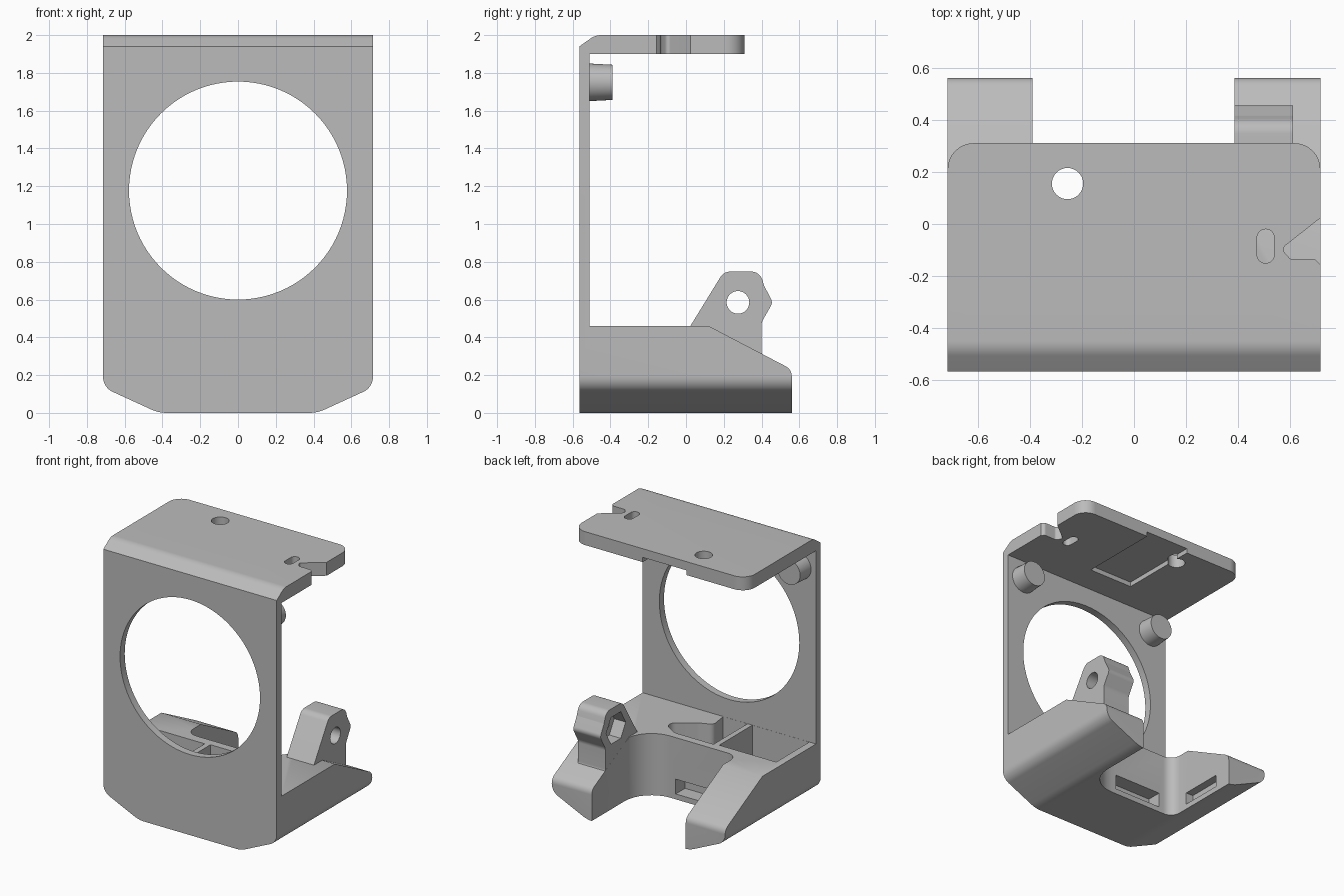
import bpy, bmesh, math
from mathutils import Vector

cube = bpy.data.objects.get("Cube")
if cube:
    bpy.data.objects.remove(cube, do_unlink=True)

grey = bpy.data.materials.new("plain_grey")
grey.use_nodes = True
grey.diffuse_color = (0.5, 0.5, 0.5, 1)
grey.node_tree.nodes["Principled BSDF"].inputs["Base Color"].default_value = (0.5, 0.5, 0.5, 1)


def fillet(corners, steps=8):
    """Round each corner (a, b, radius) of an outline; no radius keeps it sharp."""
    out = []
    for i, c in enumerate(corners):
        p = Vector(c[:2])
        if len(c) < 3:
            out.append(p)
            continue
        u = (Vector(corners[i - 1][:2]) - p).normalized()
        v = (Vector(corners[(i + 1) % len(corners)][:2]) - p).normalized()
        half = u.angle(v) / 2
        centre = p + (u + v).normalized() * c[2] / math.sin(half)
        start = p + u * c[2] / math.tan(half) - centre
        end = p + v * c[2] / math.tan(half) - centre
        turn = start.angle_signed(end)
        for k in range(steps + 1):
            t = -turn * k / steps
            out.append(centre + Vector((start.x * math.cos(t) - start.y * math.sin(t),
                                        start.x * math.sin(t) + start.y * math.cos(t))))
    return out


def circle(a, b, r, n=64):
    return [(a + r * math.cos(2 * math.pi * i / n), b + r * math.sin(2 * math.pi * i / n))
            for i in range(n)]


def rect(a0, a1, b0, b1):
    return [(a0, b0), (a1, b0), (a1, b1), (a0, b1)]


def prism(name, axis, outline, lo, hi, taper=1.0):
    """Extrude an outline along an axis; taper scales the far end."""
    place = {"x": lambda a, b, h: (h, a, b),
             "y": lambda a, b, h: (a, h, b),
             "z": lambda a, b, h: (a, b, h)}[axis]
    pts = [Vector(p) for p in outline]
    mid = sum(pts, Vector((0, 0))) / len(pts)
    bm = bmesh.new()
    low = [bm.verts.new(place(p.x, p.y, lo)) for p in pts]
    high = [bm.verts.new(place(*(mid + (p - mid) * taper), hi)) for p in pts]
    bm.faces.new(low)
    bm.faces.new(high)
    for i in range(len(pts)):
        j = (i + 1) % len(pts)
        bm.faces.new((low[i], low[j], high[j], high[i]))
    bmesh.ops.recalc_face_normals(bm, faces=bm.faces)
    mesh = bpy.data.meshes.new(name)
    bm.to_mesh(mesh)
    bm.free()
    mesh.materials.append(grey)
    ob = bpy.data.objects.new(name, mesh)
    bpy.context.collection.objects.link(ob)
    return ob


def activate(ob):
    bpy.ops.object.select_all(action="DESELECT")
    ob.select_set(True)
    bpy.context.view_layer.objects.active = ob


def combine(target, axis, outline, lo, hi, operation="DIFFERENCE"):
    tool = prism("cutter", axis, outline, lo, hi)
    tool.hide_render = True
    mod = target.modifiers.new("shape", "BOOLEAN")
    mod.operation, mod.solver, mod.object = operation, "EXACT", tool
    activate(target)
    bpy.ops.object.modifier_apply(modifier=mod.name)
    bpy.data.objects.remove(tool, do_unlink=True)


# C-shaped bracket: side profile trimmed by the front outline
side = fillet([(-0.565, 0), (0.56, 0), (0.56, 0.23, 0.06), (0.12, 0.46), (-0.51, 0.46),
               (-0.51, 1.9), (0.31, 1.9), (0.31, 2), (-0.48, 2, 0.1), (-0.565, 1.94)])
body = prism("bracket_body", "x", side, -0.8, 0.8)
front = fillet([(-0.42, 0, 0.2), (0.42, 0, 0.2), (0.715, 0.135, 0.09), (0.715, 2.1),
                (-0.715, 2.1), (-0.715, 0.135, 0.09)])
combine(body, "y", front, -1, 1, "INTERSECT")

# Large round opening in the front plate
combine(body, "y", circle(0, 1.177, 0.577, 96), -0.7, -0.4)

# Rounded rear corners of the top plate
for s in (-1, 1):
    corner = fillet([(s * 0.615, 0.31), (s * 0.615, 0.4), (s * 0.8, 0.4), (s * 0.8, 0.21),
                     (s * 0.715, 0.21), (s * 0.715, 0.31, 0.0999)])
    combine(body, "z", corner, 1.8, 2.1)

# Holes, slot, edge notch and underside recess of the top plate
combine(body, "z", circle(-0.255, 0.155, 0.06, 32), 1.8, 2.1)
slot = fillet([(0.472, -0.15, 0.032), (0.538, -0.15, 0.032),
               (0.538, -0.02, 0.032), (0.472, -0.02, 0.032)])
combine(body, "z", slot, 1.8, 2.1)
notch = fillet([(0.8, 0.09), (0.565, -0.095, 0.02), (0.6, -0.135, 0.02),
                (0.695, -0.135, 0.02), (0.715, -0.155), (0.8, -0.155)])
combine(body, "z", notch, 1.8, 2.1)
combine(body, "z", rect(-0.22, 0.14, -0.3, 0.4), 1.8, 1.935)

# Open bay between the two rear arms
bay = fillet([(-0.39, 0.7), (-0.39, -0.05, 0.08), (0.385, -0.05, 0.22), (0.385, 0.7)])
combine(body, "z", bay, -0.1, 0.7)

# Pockets in the base, separated by a thin rib
combine(body, "z", rect(-0.66, -0.19, -0.509, -0.12), 0.2, 0.6)
pocket = fillet([(-0.15, -0.509), (0.05, -0.509), (0.03, -0.37, 0.04), (0.13, -0.33, 0.05),
                 (0.32, -0.2, 0.05), (0.17, -0.11, 0.08), (-0.15, -0.11)])
combine(body, "z", pocket, 0.2, 0.6)

# Low windows in the bay walls
combine(body, "z", rect(-0.27, 0.12, -0.16, 0), 0.04, 0.15)
combine(body, "z", rect(-0.45, -0.3, 0.1, 0.42), 0.04, 0.13)

# Hinge lug with a bolt hole and a hexagonal nut seat
lug_outline = fillet([(0.02, 0.455), (0.2, 0.748, 0.06), (0.39, 0.748, 0.06), (0.415, 0.67, 0.03),
                      (0.46, 0.585, 0.04), (0.4, 0.48, 0.06), (0.4, 0.31, 0.03),
                      (0.45, 0.27), (0.4, 0.2), (0.1, 0.2)])
lug = prism("hinge_lug", "x", lug_outline, 0.3852, 0.61)
combine(lug, "x", circle(0.275, 0.585, 0.06, 32), 0.3, 0.7)
combine(lug, "x", circle(0.275, 0.585, 0.115, 6), 0.3, 0.48)

# Two tapered pegs behind the front plate
pegs = [prism(name, "y", circle(x, 1.75, 0.1, 40), -0.52, -0.39, 0.93)
        for name, x in (("peg_left", 0.575), ("peg_right", -0.575))]

for ob in [body, lug] + pegs:
    activate(ob)
    bpy.ops.object.shade_smooth_by_angle(angle=math.radians(28))
